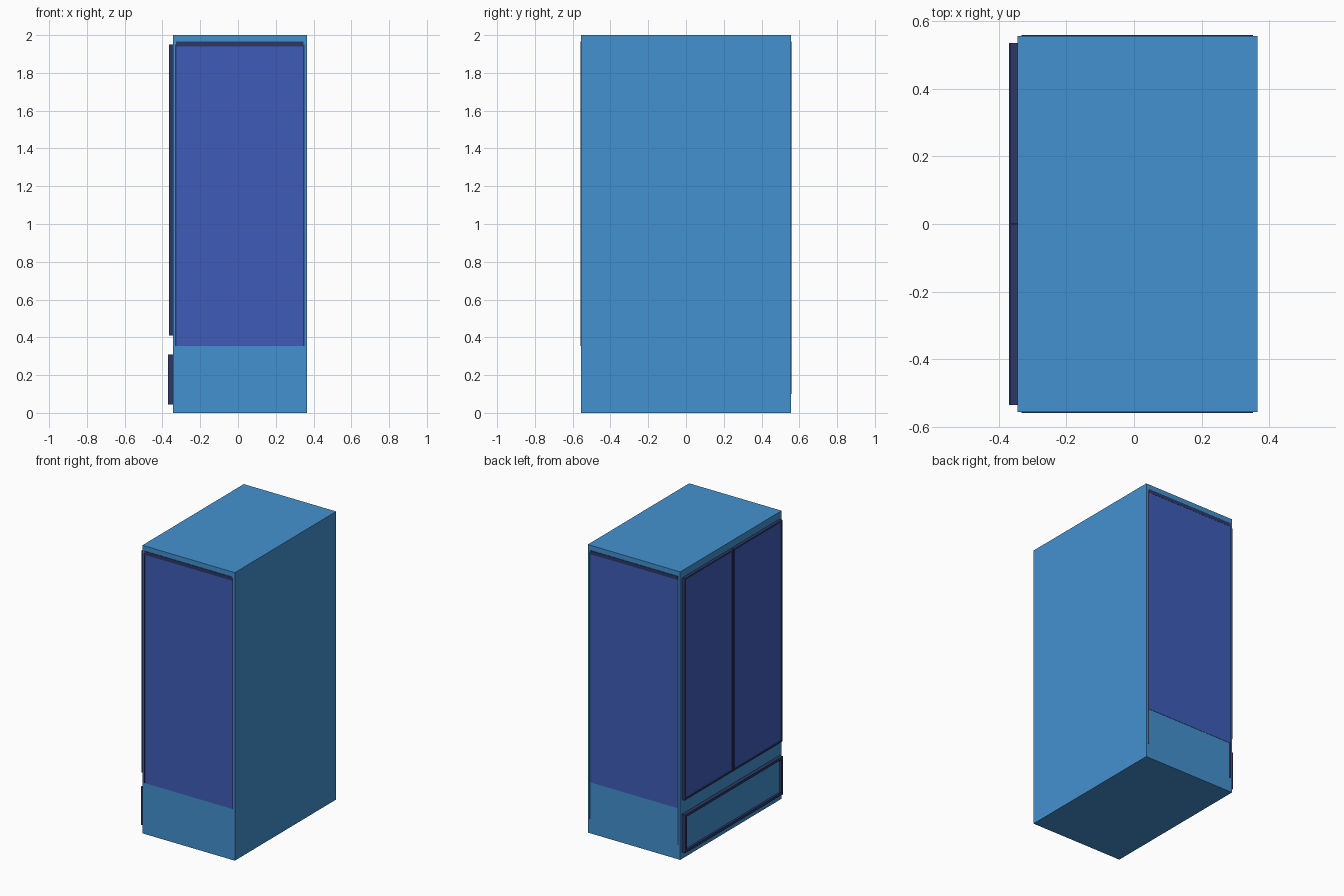
import bpy

if "Cube" in bpy.data.objects:
    bpy.data.objects.remove(bpy.data.objects["Cube"])


def srgb(r, g, b):
    lin = [((c / 255 + 0.055) / 1.055) ** 2.4 for c in (r, g, b)]
    return (*lin, 1.0)


def material(name, rgb):
    m = bpy.data.materials.new(name)
    m.diffuse_color = srgb(*rgb)
    m.use_nodes = True
    m.node_tree.nodes["Principled BSDF"].inputs["Base Color"].default_value = m.diffuse_color
    return m


BODY = material("cabinet_blue", (68, 145, 208))
GLASS = material("glass_blue", (62, 92, 185))
TRIM = material("dark_navy_trim", (44, 57, 104))


def box(name, x, y, z, mat):
    """Box from (min, max) pairs on each axis."""
    bpy.ops.mesh.primitive_cube_add(size=1)
    o = bpy.context.object
    o.name = name
    o.location = [(a + b) / 2 for a, b in (x, y, z)]
    o.scale = [b - a for a, b in (x, y, z)]
    bpy.ops.object.transform_apply(location=True, rotation=False, scale=True)
    o.data.materials.append(mat)
    return o


def frame(name, x, y, z, w, h):
    """Rectangular ring of four bars in the YZ plane."""
    box(name + "_bottom", x, y, (z[0], z[0] + h), TRIM)
    box(name + "_top", x, y, (z[1] - h, z[1]), TRIM)
    box(name + "_side_a", x, (y[0], y[0] + w), (z[0] + h, z[1] - h), TRIM)
    box(name + "_side_b", x, (y[1] - w, y[1]), (z[0] + h, z[1] - h), TRIM)


# Cabinet body
box("cabinet", (-0.345, 0.365), (-0.556, 0.556), (0, 2), BODY)

# Glazed end panels with dark trim, front and back
for side, s in (("front", -1), ("back", 1)):
    def depth(t):
        return tuple(sorted((s * 0.55, s * (0.556 + t))))
    box(side + "_window", (-0.325, 0.345), depth(0.002), (0.355, 1.945), GLASS)
    box(side + "_top_trim", (-0.328, 0.348), depth(0.003), (1.94, 1.965), TRIM)
    low = 0.355 if s < 0 else 0.1
    for label, x in (("left", -0.329), ("right", 0.348)):
        box(f"{side}_{label}_rail", (x - 0.004, x + 0.004), depth(0.003),
            (low, 1.95), TRIM)

# Pair of glazed doors on the left face
for label, y in (("a", (-0.535, -0.002)), ("b", (0.002, 0.535))):
    frame("door_frame_" + label, (-0.366, -0.34), y, (0.41, 1.95), 0.012, 0.012)
    box("door_glass_" + label, (-0.362, -0.34), (y[0] + 0.01, y[1] - 0.01),
        (0.42, 1.94), GLASS)

# Lower access panel surround
frame("lower_panel_frame", (-0.37, -0.34), (-0.535, 0.535), (0.045, 0.31), 0.018, 0.018)
box("lower_panel", (-0.355, -0.34), (-0.52, 0.52), (0.06, 0.295), BODY)
